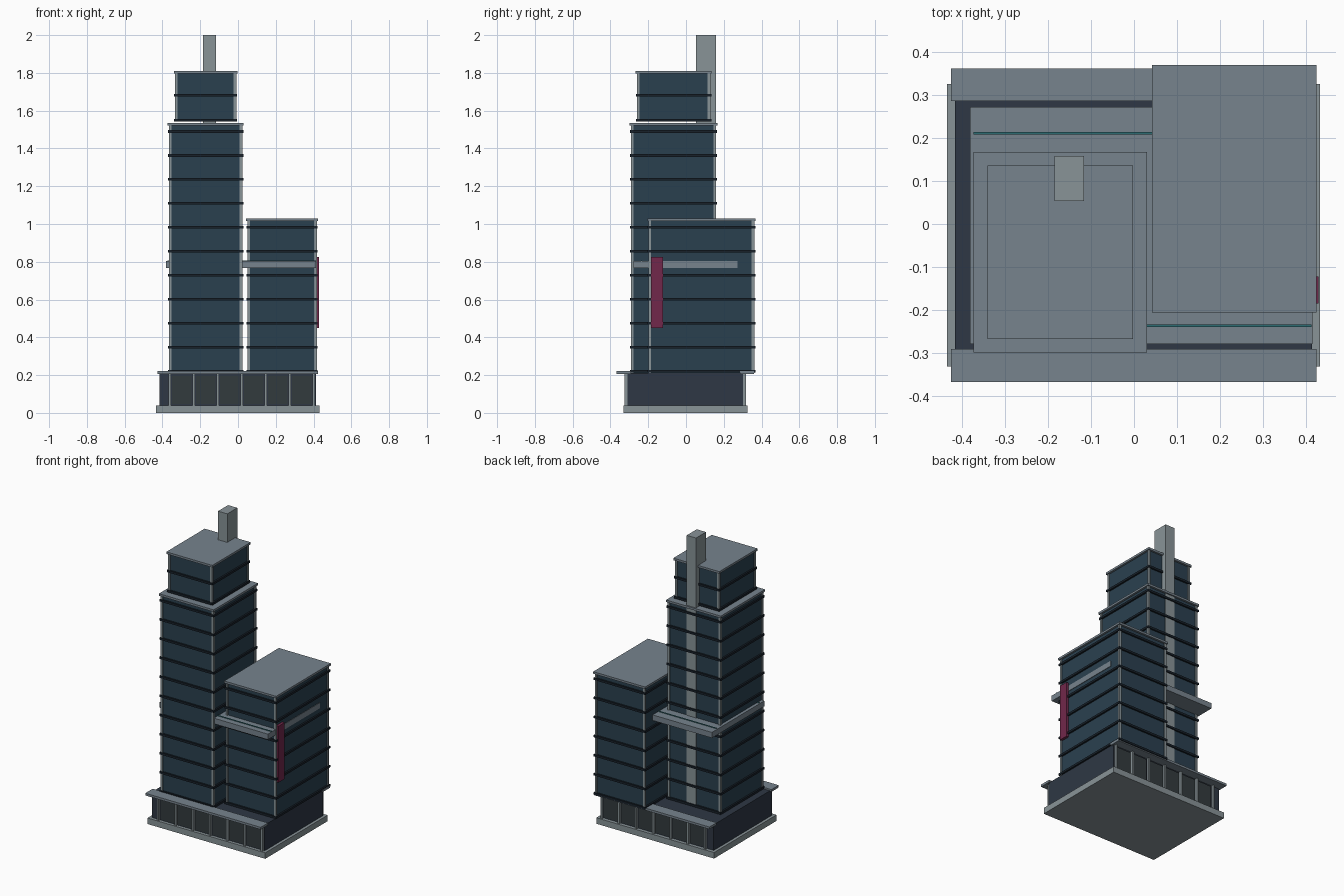
import bpy, bmesh

if "Cube" in bpy.data.objects:
    bpy.data.objects.remove(bpy.data.objects["Cube"])


def mat(name, rgb):
    m = bpy.data.materials.new(name)
    m.diffuse_color = (*[(c / 255) ** 2.2 for c in rgb], 1)
    m.use_nodes = True
    m.node_tree.nodes["Principled BSDF"].inputs["Base Color"].default_value = m.diffuse_color
    return m


CONCRETE = mat("concrete", (135, 146, 150))
SLATE = mat("slate", (118, 130, 140))
GLASS = mat("dark_glass", (46, 66, 80))
BAND = mat("band_metal", (30, 38, 46))
PODIUM = mat("podium_stone", (50, 58, 70))
SHOP = mat("shop_glass", (54, 61, 64))
TEAL = mat("teal_strip", (48, 108, 114))
SIGN = mat("sign_red", (112, 44, 76))


def boxes(name, material, items):
    """One object made of boxes (x0, x1, y0, y1, z0, z1)."""
    bm = bmesh.new()
    for x0, x1, y0, y1, z0, z1 in items:
        cube = bmesh.ops.create_cube(bm, size=1)
        for v in cube["verts"]:
            v.co = (x1 if v.co.x > 0 else x0,
                    y1 if v.co.y > 0 else y0,
                    z1 if v.co.z > 0 else z0)
    me = bpy.data.meshes.new(name)
    bm.to_mesh(me)
    bm.free()
    me.materials.append(material)
    ob = bpy.data.objects.new(name, me)
    bpy.context.collection.objects.link(ob)
    return ob


def tower(name, x0, x1, y0, y1, z0, z1, bands):
    """Glass block with roof slab, corner posts and floor bands; x/y = roof outline."""
    def inset(d, a, b):
        return (x0 + d, x1 - d, y0 + d, y1 - d, a, b)
    boxes(name + "_glass", GLASS, [inset(0.013, z0, z1 - 0.012)])
    boxes(name + "_roof", SLATE, [inset(0, z1 - 0.014, z1)])
    w, d = 0.014, 0.007
    boxes(name + "_corner_posts", CONCRETE,
          [(x, x + w, y, y + w, z0, z1 - 0.013)
           for x in (x0 + d, x1 - d - w) for y in (y0 + d, y1 - d - w)])
    boxes(name + "_floor_bands", BAND, [inset(0.002, z - 0.007, z + 0.007) for z in bands])


# podium
boxes("plinth", CONCRETE, [(-0.434, 0.432, -0.331, 0.325, 0, 0.04)])
boxes("podium", PODIUM, [(-0.415, 0.413, -0.31, 0.302, 0.04, 0.211)])
boxes("canopies", SLATE, [(-0.425, 0.424, -0.367, -0.29, 0.206, 0.221),
                          (-0.425, 0.424, 0.285, 0.361, 0.206, 0.221)])

# shop fronts on front and back
posts, panes = [], []
for ya, yb, pa, pb in ((-0.326, -0.305, -0.316, -0.305), (0.297, 0.318, 0.297, 0.308)):
    for i in range(7):
        x = -0.361 + 0.127 * i
        posts.append((x - 0.006, x + 0.006, ya, yb, 0.04, 0.206))
        if i < 6:
            panes.append((x + 0.012, x + 0.115, pa, pb, 0.048, 0.197))
boxes("shop_posts", CONCRETE, posts)
boxes("shop_windows", SHOP, panes)

# towers
floors = [0.22 + 0.127 * i for i in range(11)]
tower("tall_tower", -0.373, 0.03, -0.298, 0.167, 0.211, 1.535, floors)
tower("low_tower", 0.042, 0.424, -0.205, 0.369, 0.211, 1.03, floors[:7])
tower("upper_tier", -0.34, -0.002, -0.267, 0.136, 1.543, 1.81, (1.55, 1.682))

# service shaft rising through the tall tower
boxes("service_shaft", CONCRETE, [(-0.184, -0.116, 0.053, 0.158, 0.211, 2.0)])

# terrace slab wrapping both towers, with inlaid strips
boxes("terrace", SLATE, [(-0.381, 0.414, -0.278, 0.272, 0.767, 0.804)])
boxes("terrace_strips", TEAL, [(-0.372, 0.412, y - 0.003, y + 0.003, 0.79, 0.808)
                               for y in (-0.236, 0.211)])

# blank vertical sign
boxes("sign_panel", SIGN, [(0.411, 0.428, -0.184, -0.122, 0.45, 0.825)])
